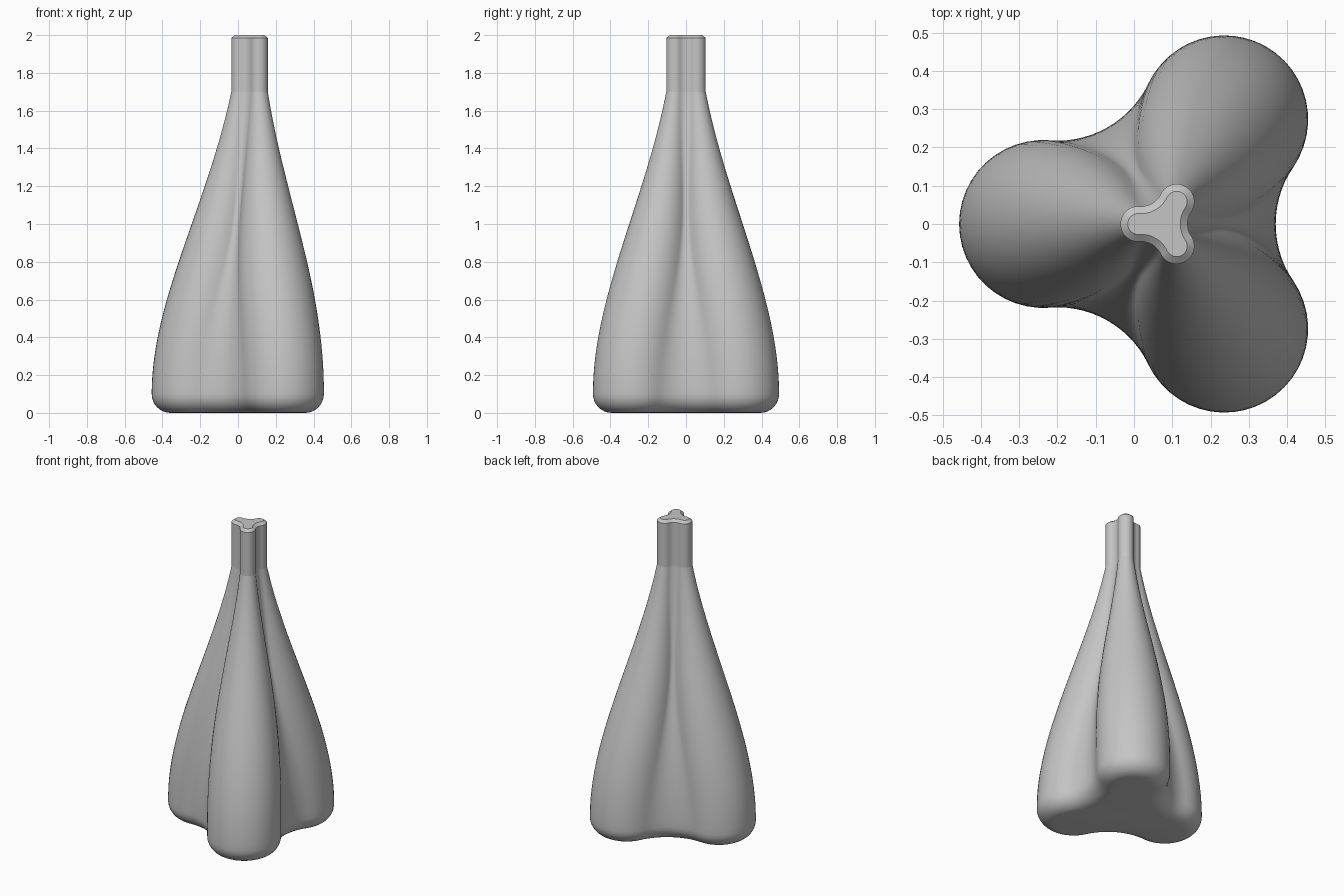
import bpy, bmesh
from math import sin, cos, pi, sqrt, atan2, radians

cube = bpy.data.objects.get("Cube")
if cube:
    bpy.data.objects.remove(cube, do_unlink=True)

AXIS_X = 0.078       # the trefoil's axis
REACH = 0.535        # axis to the outside of a lobe at full size
NECK = 0.212         # neck size relative to the base
ROUND = 0.1          # rounding of the bottom edge


def trefoil(z, scale, swell=0.0, inset=0.0):
    """Three round lobes joined by tangent concave arcs, as a closed ring.
    Swell widens the lobes and tightens the arcs between them."""
    r = (0.219 + 0.038 * swell) * scale
    d = REACH * scale - r
    f = (0.265 - 0.215 * swell) * scale
    dist = d / 2 + sqrt((r + f) ** 2 - 0.75 * d * d)
    cx, cy = dist * cos(pi / 3), dist * sin(pi / 3)
    theta = atan2(cy, cx - d)
    r, f = r - inset, f + inset
    pts = []
    for i in range(25):
        a = theta * (i / 12 - 1)
        pts.append((d + r * cos(a), r * sin(a)))
    start, end = theta + pi, radians(120) - theta + pi
    for i in range(1, 14):
        a = start + (end - start) * i / 14
        pts.append((cx + f * cos(a), cy + f * sin(a)))
    ring = []
    for k in range(3):
        c, s = cos(pi + k * 2 * pi / 3), sin(pi + k * 2 * pi / 3)
        ring += [(AXIS_X + x * c - y * s, x * s + y * c, z) for x, y in pts]
    return ring


def bezier(a, b, c, d, t):
    u = 1 - t
    return a * u**3 + 3 * b * u * u * t + 3 * c * u * t * t + d * t**3


# Rounded bottom edge
rings = []
for i in range(8):
    a = i / 8 * pi / 2
    rings.append(trefoil(ROUND * (1 - cos(a)), 1, inset=ROUND * (1 - sin(a))))

# Tapering body, with the lobes fullest partway up
STEPS = 40
for i in range(STEPS + 1):
    t = i / STEPS
    rings.append(trefoil(bezier(ROUND, 0.6, 1.1, 1.7, t),
                         bezier(1, 1, 0.445, NECK, t),
                         swell=sin(pi * t**1.5)))
shoulder = len(rings) - 1

# Straight neck and chamfered rim
rings.append(trefoil(1.985, NECK))
rings.append(trefoil(2.0, NECK, inset=0.019))
sharp_rings = (shoulder, shoulder + 1, shoulder + 2)

bm = bmesh.new()
loops = [[bm.verts.new(p) for p in ring] for ring in rings]
n = len(loops[0])
for lower, upper in zip(loops, loops[1:]):
    for i in range(n):
        j = (i + 1) % n
        bm.faces.new((lower[i], lower[j], upper[j], upper[i]))
bm.faces.new(loops[0][::-1])
bm.faces.new(loops[-1])
for f in bm.faces:
    f.smooth = True
for k in sharp_rings:
    for i in range(n):
        bm.edges.get((loops[k][i], loops[k][(i + 1) % n])).smooth = False
bmesh.ops.recalc_face_normals(bm, faces=bm.faces)

mesh = bpy.data.meshes.new("trefoil_bottle")
bm.to_mesh(mesh)
bm.free()
bottle = bpy.data.objects.new("trefoil_bottle", mesh)
bpy.context.collection.objects.link(bottle)

# Plain grey finish
grey = bpy.data.materials.new("light_grey")
grey.use_nodes = True
color = (0.56, 0.56, 0.56, 1)
grey.diffuse_color = color
grey.node_tree.nodes["Principled BSDF"].inputs["Base Color"].default_value = color
mesh.materials.append(grey)
